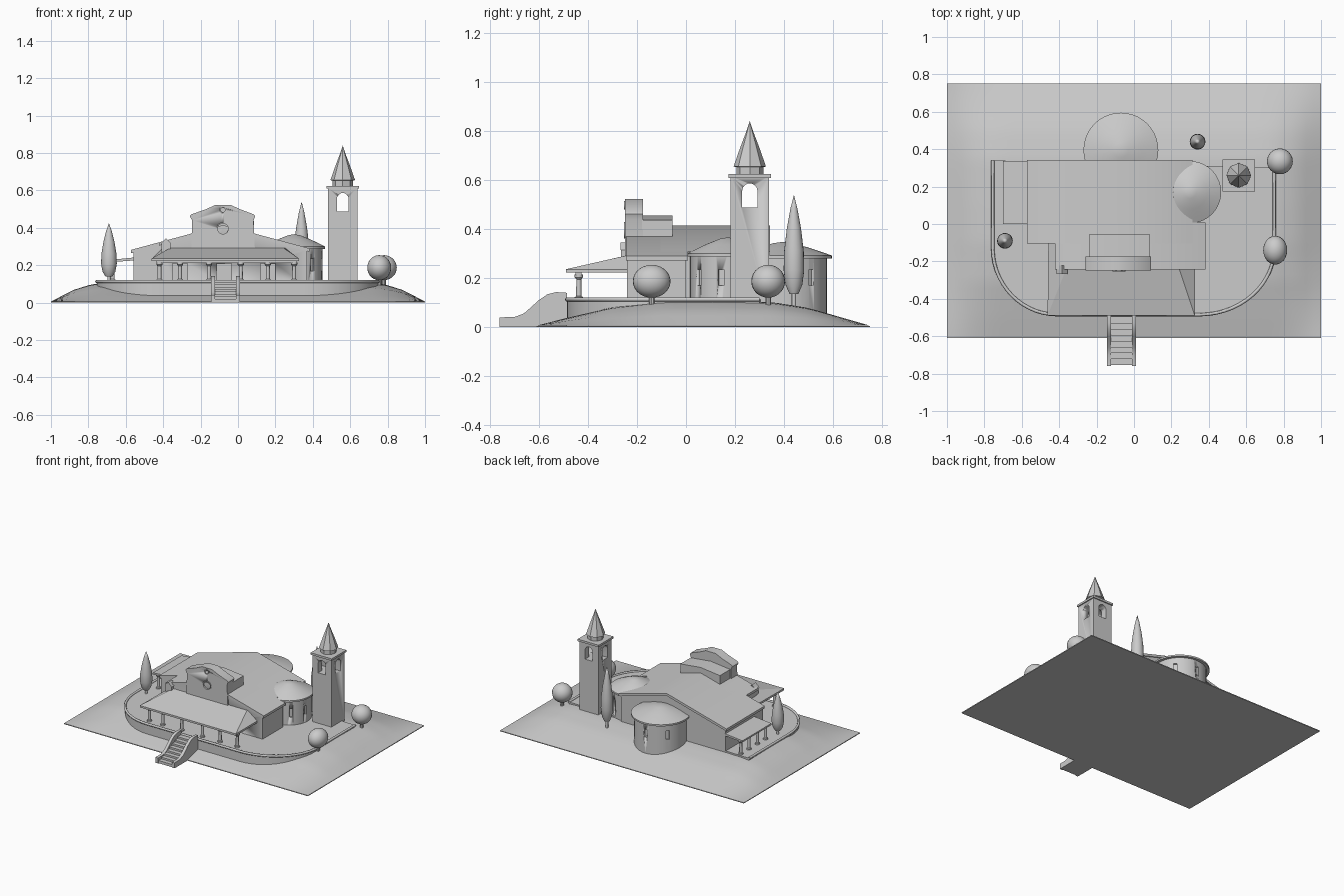
import bpy, bmesh
from math import sin, cos, pi, radians
from mathutils import Matrix

cube = bpy.data.objects.get("Cube")
if cube:
    bpy.data.objects.remove(cube, do_unlink=True)

GREY = (0.6, 0.6, 0.6, 1)
stone = bpy.data.materials.new("pale grey stone")
stone.use_nodes = True
stone.diffuse_color = GREY
stone.node_tree.nodes["Principled BSDF"].inputs["Base Color"].default_value = GREY


def activate(obj):
    bpy.ops.object.select_all(action='DESELECT')
    obj.select_set(True)
    bpy.context.view_layer.objects.active = obj


def finish(name, bm, smooth=True):
    bmesh.ops.recalc_face_normals(bm, faces=bm.faces)
    mesh = bpy.data.meshes.new(name)
    bm.to_mesh(mesh)
    bm.free()
    mesh.materials.append(stone)
    obj = bpy.data.objects.new(name, mesh)
    bpy.context.collection.objects.link(obj)
    if smooth:
        activate(obj)
        bpy.ops.object.shade_smooth_by_angle(angle=radians(35))
    return obj


def prism(name, pts, lo, hi, axis='y'):
    """Extrude a flat outline along an axis from lo to hi."""
    place = {'x': lambda p, t: (t, p[0], p[1]),
             'y': lambda p, t: (p[0], t, p[1]),
             'z': lambda p, t: (p[0], p[1], t)}[axis]
    bm = bmesh.new()
    a = [bm.verts.new(place(p, lo)) for p in pts]
    b = [bm.verts.new(place(p, hi)) for p in pts]
    bm.faces.new(a)
    bm.faces.new(b[::-1])
    for i in range(len(pts)):
        j = (i + 1) % len(pts)
        bm.faces.new((a[i], b[i], b[j], a[j]))
    return finish(name, bm)


def box(name, x0, x1, y0, y1, z0, z1):
    return prism(name, [(x0, y0), (x1, y0), (x1, y1), (x0, y1)], z0, z1, 'z')


def lathe(name, profile, x, y, sides=32):
    bm = bmesh.new()
    vs = [bm.verts.new((x + r, y, z)) for r, z in profile]
    es = [bm.edges.new(p) for p in zip(vs, vs[1:])]
    bmesh.ops.spin(bm, geom=vs + es, cent=(x, y, 0), axis=(0, 0, 1),
                   angle=2 * pi, steps=sides)
    bmesh.ops.remove_doubles(bm, verts=bm.verts, dist=0.0005)
    return finish(name, bm)


def arc(cx, cy, rx, ry, start, end, n=14):
    steps = [radians(start + (end - start) * i / n) for i in range(n + 1)]
    return [(cx + rx * cos(a), cy + ry * sin(a)) for a in steps]


def cut(obj, cutter):
    mod = obj.modifiers.new("cut", 'BOOLEAN')
    mod.operation, mod.solver, mod.object = 'DIFFERENCE', 'EXACT', cutter
    activate(obj)
    bpy.ops.object.modifier_apply(modifier=mod.name)
    bpy.data.objects.remove(cutter, do_unlink=True)


def ramp(t, table):
    for (a, u), (b, v) in zip(table, table[1:]):
        if t <= b:
            return u + (v - u) * (t - a) / (b - a)
    return table[-1][1]


# Mound of earth
ACROSS = [(0, 1), (0.7, 1), (0.78, 0.93), (0.88, 0.62), (1, 0)]
ALONG = [(-0.61, 0), (-0.5, 0.28), (-0.3, 0.75), (-0.1, 0.98), (0.1, 1),
         (0.35, 0.96), (0.5, 0.72), (0.75, 0)]
bm = bmesh.new()
bmesh.ops.create_grid(bm, x_segments=50, y_segments=36, size=1)
for v in bm.verts:
    v.co.y = 0.07 + 0.68 * v.co.y
    v.co.z = 0.006 + 0.1 * ramp(abs(v.co.x), ACROSS) * ramp(v.co.y, ALONG)
finish("mound", bm)
box("ground_plate", -1, 1, -0.61, 0.75, 0, 0.0055)

# Terrace with a low rim
curve_left = arc(-0.41, -0.13, 0.345, 0.355, 180, 270)
curve_right = arc(0.35, -0.13, 0.4, 0.355, 270, 360)
edge = [(-0.755, 0.34)] + curve_left + curve_right + [(0.75, 0.3)]
prism("terrace", edge, 0.02, 0.113, 'z')
path = bpy.data.curves.new("terrace_rim", 'CURVE')
path.dimensions, path.bevel_depth, path.bevel_resolution = '3D', 0.009, 1
path.use_fill_caps = True
spline = path.splines.new('POLY')
spline.points.add(len(edge) - 1)
for point, (x, y) in zip(spline.points, edge):
    point.co = (x, y, 0.113, 1)
path.materials.append(stone)
rim = bpy.data.objects.new("terrace_rim", path)
bpy.context.collection.objects.link(rim)
activate(rim)
bpy.ops.object.convert(target='MESH')

# Front stair between two curved cheeks
cheek = [(-0.76, 0), (-0.76, 0.04), (-0.7, 0.041), (-0.66, 0.056), (-0.6, 0.11),
         (-0.565, 0.134), (-0.53, 0.143), (-0.485, 0.14), (-0.485, 0)]
for side, x in (("right", -0.145), ("left", -0.01)):
    prism("stair_cheek_" + side, cheek, x, x + 0.022, 'x')
for i in range(8):
    y = -0.755 + 0.032 * i
    box("stair_step", -0.125, -0.008, y, -0.485, 0, 0.02 + 0.013 * i)


# Main hall: walls and pitched roof follow one slope about the ridge
RIDGE = -0.08


def slope(x, drop=0.0):
    return 0.415 - 0.27 * abs(x - RIDGE) - drop


def hall(name, x0, x1, y0, y1):
    walls = prism(name + "_walls", [(x0, 0.08), (x0, slope(x0, 0.01)),
                  (RIDGE, slope(RIDGE, 0.01)), (x1, slope(x1, 0.01)), (x1, 0.08)], y0, y1)
    xs = (x0 - 0.012, RIDGE, x1 + 0.012)
    band = [(x, slope(x)) for x in xs] + [(x, slope(x, 0.018)) for x in xs[::-1]]
    prism(name + "_roof", band, y0 - 0.004, y1 + 0.008)
    return walls


front_hall = hall("front_hall", -0.41, 0.37, -0.24, 0.0)
hall("rear_hall", -0.56, 0.3, -0.1, 0.335)
for x in (-0.31, -0.075, 0.16):
    cut(front_hall, box("door_cutter", x - 0.04, x + 0.04, -0.3, -0.225, 0.113, 0.21))

# Raised facade with round windows, and the block behind it
crown = [(-0.25, 0.29), (-0.245, 0.44), (-0.258, 0.462), (-0.25, 0.472), (-0.17, 0.5),
         (-0.12, 0.523), (-0.04, 0.523), (0.01, 0.5), (0.085, 0.472), (0.092, 0.462),
         (0.083, 0.44), (0.09, 0.29)]
facade = prism("facade", crown, -0.248, -0.175)
for z, r in ((0.395, 0.028), (0.497, 0.012)):
    cut(facade, prism("window_cutter", arc(RIDGE, z, r, r, 0, 345, 23), -0.3, -0.225))
    ring = prism("window_ring", arc(RIDGE, z, r + 0.006, r + 0.006, 0, 345, 23), -0.253, -0.24)
    cut(ring, prism("ring_cutter", arc(RIDGE, z, r, r, 0, 345, 23), -0.3, -0.2))
prism("raised_block", [(-0.24, 0.33), (-0.24, 0.437), (RIDGE, 0.455), (0.085, 0.437),
                       (0.085, 0.33)], -0.18, -0.055)
box("chimney", -0.41, -0.36, -0.265, -0.225, 0.27, 0.315)
prism("chimney_cap", [(-0.415, 0.315), (-0.385, 0.345), (-0.355, 0.315)], -0.268, -0.222)


# Columns shared by both porches
def column(x, y, top):
    lathe("column", [(0, 0.105), (0.017, 0.105), (0.017, 0.122), (0.011, 0.126),
                     (0.01, top - 0.02), (0.017, top - 0.012), (0.017, top), (0, top)], x, y, 12)


# Front porch with a hipped roof
bm = bmesh.new()
low = [(-0.458, -0.1), (-0.462, -0.49), (0.325, -0.49), (0.325, -0.235)]
high = [(-0.4, -0.1), (-0.36, -0.235), (0.24, -0.235), (0.25, -0.23)]
rings = [[bm.verts.new((x, y, z)) for x, y in pts]
         for pts, z in ((low, 0.222), (low, 0.236), (high, 0.294))]
bm.faces.new(rings[0])
for r0, r1 in zip(rings, rings[1:]):
    for i in range(4):
        j = (i + 1) % 4
        bm.faces.new((r0[i], r0[j], r1[j], r1[i]))
bm.faces.new(rings[2][::-1])
finish("front_porch_roof", bm, False)
box("front_porch_beam", -0.435, 0.315, -0.45, -0.425, 0.212, 0.226)
for x in (-0.42, -0.31, -0.155, 0.015, 0.16, 0.3):
    column(x, -0.437, 0.215)

# Side porch
prism("side_porch_roof", [(-0.7, 0.215), (-0.7, 0.227), (-0.55, 0.242), (-0.55, 0.226)], 0, 0.338)
for y in (0.025, 0.12, 0.22, 0.315):
    column(-0.67, y, 0.219)


# Rounded apse and round chapel, each with narrow windows
def rotunda(name, x, y, wall, eave, z, peak, angles):
    body = lathe(name + "_wall", [(0, 0.05), (wall, 0.05), (wall, z), (0, z)], x, y, 40)
    for a in angles:
        slot = box("slot_cutter", wall - 0.012, wall + 0.05, -0.012, 0.012, 0.17, 0.235)
        slot.data.transform(Matrix.Translation((x, y, 0)) @ Matrix.Rotation(radians(a), 4, 'Z'))
        cut(body, slot)
    lathe(name + "_roof", [(0, z - 0.012), (eave, z - 0.012), (eave, z), (eave * 0.55, z + (peak - z) * 0.55),
                           (eave * 0.2, peak - 0.006), (0, peak)], x, y, 40)


rotunda("apse", -0.07, 0.395, 0.18, 0.2, 0.292, 0.348, (40, 90, 140))
rotunda("chapel", 0.3, 0.17, 0.153, 0.166, 0.3, 0.366, (-50, -10, 60))

# Bell tower with arched openings on all sides
TX, TY = 0.56, 0.26
tower = box("tower", TX - 0.078, TX + 0.078, TY - 0.078, TY + 0.078, 0.06, 0.615)
for axis, c in (('y', TX), ('x', TY)):
    arch = [(c - 0.031, 0.487), (c + 0.031, 0.487)] + arc(c, 0.555, 0.031, 0.031, 0, 180, 12)
    cut(tower, prism("arch_cutter", arch, 0, 1, axis))
box("tower_cornice", TX - 0.086, TX + 0.086, TY - 0.086, TY + 0.086, 0.609, 0.624)
lathe("spire", [(0, 0.62), (0.055, 0.62), (0.055, 0.652), (0.066, 0.655), (0.038, 0.735),
                (0.017, 0.79), (0, 0.84)], TX, TY, 8)


# Planting
def cypress(x, y, base, top):
    h = top - base
    shape = [(0.018, 0.12), (0.034, 0.2), (0.042, 0.33), (0.04, 0.5), (0.029, 0.7),
             (0.014, 0.88), (0, 1)]
    lathe("cypress", [(0, base), (0.009, base), (0.009, base + 0.12 * h)]
          + [(r, base + t * h) for r, t in shape], x, y, 20)


cypress(-0.69, -0.09, 0.1, 0.425)
cypress(0.34, 0.44, 0.08, 0.54)
for x, y, sx, sy in ((0.78, 0.335, 0.069, 0.069), (0.755, -0.14, 0.064, 0.077)):
    bm = bmesh.new()
    bmesh.ops.create_uvsphere(bm, u_segments=24, v_segments=14, radius=1)
    bm.transform(Matrix.Translation((x, y, 0.187)) @ Matrix.Diagonal((sx, sy, 0.067, 1)))
    finish("round_bush", bm)
    lathe("bush_trunk", [(0, 0.06), (0.012, 0.06), (0.012, 0.15), (0, 0.15)], x, y, 10)
